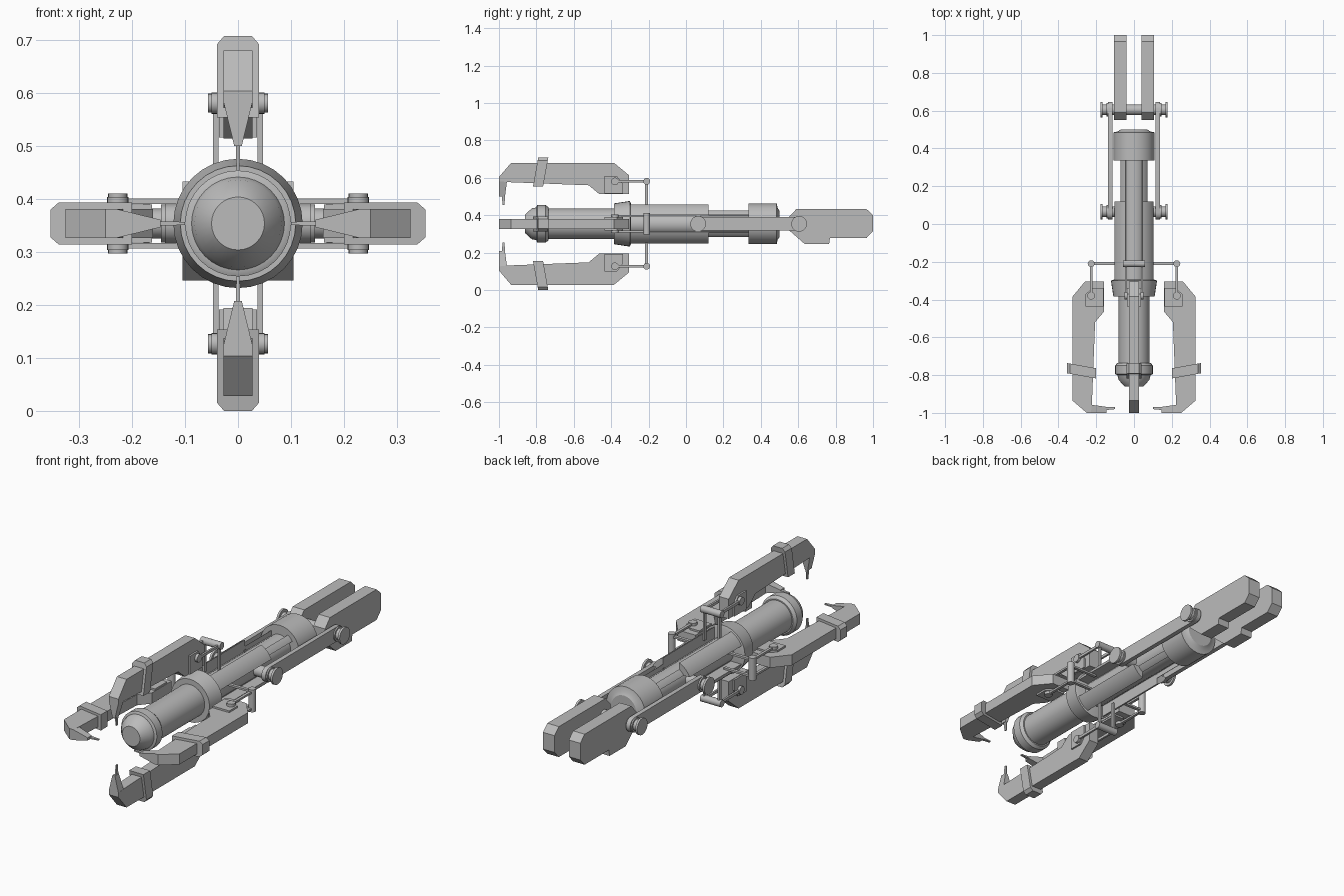
import bpy, bmesh
from math import sin, cos, pi, asin, radians
from mathutils import Matrix

AXIS_Z = 0.354  # height of the long central axis

cube = bpy.data.objects.get("Cube")
if cube:
    bpy.data.objects.remove(cube)

grey = bpy.data.materials.new("plain_grey")
grey.use_nodes = True
grey.diffuse_color = (0.5, 0.5, 0.5, 1)
grey.node_tree.nodes["Principled BSDF"].inputs["Base Color"].default_value = (0.5, 0.5, 0.5, 1)


def finish(name, bm, turn=0, smooth=False):
    """Turn a bmesh built around the axis into an object, spun about the axis."""
    bmesh.ops.recalc_face_normals(bm, faces=bm.faces)
    mesh = bpy.data.meshes.new(name)
    bm.to_mesh(mesh)
    bm.free()
    mesh.materials.append(grey)
    mesh.transform(Matrix.Translation((0, 0, AXIS_Z)) @ Matrix.Rotation(radians(turn), 4, 'Y'))
    obj = bpy.data.objects.new(name, mesh)
    bpy.context.collection.objects.link(obj)
    if smooth:
        bpy.ops.object.select_all(action='DESELECT')
        obj.select_set(True)
        bpy.context.view_layer.objects.active = obj
        bpy.ops.object.shade_smooth_by_angle(angle=radians(30))
    return obj


def prism(name, pts, a, b, axis='X', turn=0, smooth=False):
    """Extrude a profile: (y, z) points along X, or (x, z) points along Y."""
    bm = bmesh.new()
    verts = [bm.verts.new((a, p, q) if axis == 'X' else (p, a, q)) for p, q in pts]
    face = bm.faces.new(verts)
    out = bmesh.ops.extrude_face_region(bm, geom=[face])
    moved = [g for g in out["geom"] if isinstance(g, bmesh.types.BMVert)]
    shift = (b - a, 0, 0) if axis == 'X' else (0, b - a, 0)
    bmesh.ops.translate(bm, verts=moved, vec=shift)
    return finish(name, bm, turn, smooth)


def hull(name, points, turn=0):
    bm = bmesh.new()
    for p in points:
        bm.verts.new(p)
    bmesh.ops.convex_hull(bm, input=bm.verts)
    return finish(name, bm, turn)


def lathe(name, profile, n=32):
    """Spin (y, radius) points about the long axis and cap both ends."""
    bm = bmesh.new()
    rings = [[bm.verts.new((r * cos(2 * pi * i / n), y, r * sin(2 * pi * i / n)))
              for i in range(n)] for y, r in profile]
    for r0, r1 in zip(rings, rings[1:]):
        for i in range(n):
            j = (i + 1) % n
            bm.faces.new((r0[i], r0[j], r1[j], r1[i]))
    bm.faces.new(rings[0])
    bm.faces.new(rings[-1])
    return finish(name, bm, smooth=True)


def pin(name, y, z, a, b, r, turn=0, n=20):
    """Cylinder lying across the axis, from x = a to x = b."""
    pts = [(y + r * cos(2 * pi * i / n), z + r * sin(2 * pi * i / n)) for i in range(n)]
    return prism(name, pts, a, b, 'X', turn, True)


def box(name, x0, x1, y0, y1, z0, z1, turn=0):
    return prism(name, [(y0, z0), (y1, z0), (y1, z1), (y0, z1)], x0, x1, 'X', turn)


def quarter(name, r_out, r_in, gap, y0, y1, turn):
    """Quarter shell whose straight sides leave a slot of half width gap."""
    def arc(r):
        s = asin(gap / r)
        return [(r * cos(t), r * sin(t)) for t in
                [s + (pi / 2 - 2 * s) * i / 8 for i in range(9)]]
    return prism(name, arc(r_out) + arc(r_in)[::-1], y0, y1, 'Y', turn, True)


# Central barrel, muzzle, sleeve and rear cap
lathe("front_barrel", [(-0.76, 0.082), (-0.36, 0.082)])
lathe("muzzle_cone", [(-0.86, 0.05), (-0.825, 0.082), (-0.79, 0.09)])
lathe("muzzle_collar", [(-0.80, 0.09), (-0.795, 0.1), (-0.75, 0.1), (-0.735, 0.088)])
lathe("sleeve_ring", [(-0.385, 0.109), (-0.30, 0.122), (-0.295, 0.109)])
lathe("inner_core", [(-0.36, 0.062), (0.36, 0.062)])
lathe("rear_collar", [(0.335, 0.109), (0.485, 0.109), (0.49, 0.085), (0.50, 0.07)])

# Slotted shells around the core
for k in range(4):
    quarter("outer_shell", 0.114, 0.055, 0.046, -0.30, 0.12, k * 90)
    quarter("inner_shell", 0.085, 0.055, 0.046, 0.11, 0.34, k * 90)

# Four claws with their linkages
CLAW = [(-1, 0.228), (-1, 0.25), (-0.935, 0.326), (-0.385, 0.326), (-0.305, 0.26),
        (-0.305, 0.16), (-0.465, 0.16), (-0.52, 0.206), (-0.957, 0.223)]
PLATE = [(-0.436, 0.162), (-0.338, 0.162), (-0.338, 0.215), (-0.37, 0.256), (-0.436, 0.256)]
FINGER = [(0.228, -1, -0.957, 0.027), (0.146, -1, -0.968, 0.007)]
TIP = [(0.146, -0.985, -0.968, 0.004), (0.10, -0.98, -0.97, 0.003)]
BAND = [(0.2, 0.04), (0.338, 0.04), (0.354, 0.026)]


def slab(sections):
    return [(s * w, y, r) for r, y0, y1, w in sections for y in (y0, y1) for s in (-1, 1)]


for k in range(4):
    t = k * 90
    prism("claw_body", CLAW, -0.027, 0.027, 'X', t)
    hull("claw_finger", slab(FINGER), t)
    hull("claw_tip", slab(TIP), t)
    lean = [(r, -0.818 + 0.18 * (r - 0.2), -0.764 + 0.18 * (r - 0.2), w) for r, w in BAND]
    hull("claw_band", slab(lean), t)
    prism("pivot_plate", PLATE, -0.036, 0.036, 'X', t)
    pin("pivot_pin", -0.38, 0.227, -0.05, 0.05, 0.02, t)
    pin("cross_pin", -0.21, 0.227, -0.057, 0.057, 0.018, t)
    for s in (-1, 1):
        x = s * 0.042
        box("push_rod", x - 0.005, x + 0.005, -0.385, -0.21, 0.22, 0.234, t)
        box("riser_rod", x - 0.005, x + 0.005, -0.218, -0.202, 0.07, 0.227, t)

# Rear paddles, side links and their pins
PADDLE = [(0.55, 0.036), (0.59, 0.079), (0.965, 0.079), (1, 0.046), (1, -0.039),
          (0.965, -0.076), (0.77, -0.076), (0.765, -0.108), (0.635, -0.108), (0.55, -0.034)]
for s in (-1, 1):
    prism("rear_paddle", PADDLE, s * 0.04, s * 0.105)
    # Rounded link bar
    ends = [(0.61 + 0.037 * cos(a), 0.037 * sin(a)) for a in
            [-pi / 2 + pi * i / 10 for i in range(11)]]
    ends += [(0.67 - y, -z) for y, z in ends]
    prism("side_link", ends, s * 0.115, s * 0.138, 'X', 0, True)
    for y in (0.065, 0.605):
        pin("link_pin", y, 0, s * 0.05, s * 0.17, 0.028)
        pin("pin_head", y, 0, s * 0.167, s * 0.178, 0.042)
        pin("pin_washer", y, 0, s * 0.136, s * 0.145, 0.036)
pin("rear_axle", 0.605, 0, -0.06, 0.06, 0.028)
